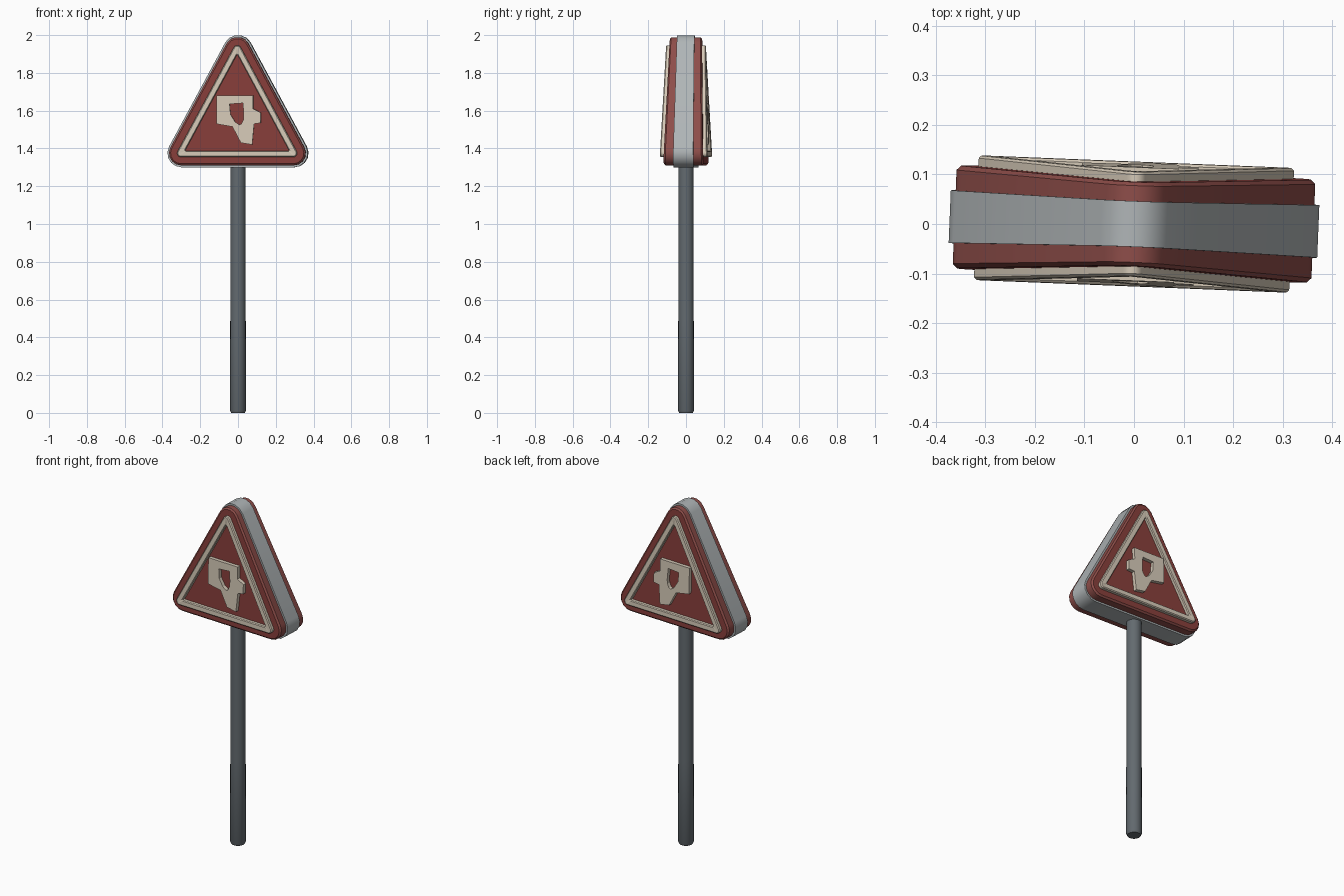
import bpy, bmesh, math
from mathutils import Matrix

if "Cube" in bpy.data.objects:
    bpy.data.objects.remove(bpy.data.objects["Cube"])


def material(name, rgb):
    m = bpy.data.materials.new(name)
    m.diffuse_color = (*rgb, 1)
    m.use_nodes = True
    m.node_tree.nodes["Principled BSDF"].inputs["Base Color"].default_value = m.diffuse_color
    return m


STEEL = material("pale steel", (0.43, 0.46, 0.47))
POLE = material("dark pole grey", (0.125, 0.145, 0.16))
RED = material("faded red", (0.27, 0.075, 0.067))
FACE = material("deep red", (0.24, 0.048, 0.042))
CREAM = material("cream", (0.66, 0.58, 0.47))
TURN = Matrix.Rotation(math.radians(-2.3), 4, 'Z')


def outline(inset, r, steps=5):
    """Rounded triangle in x, z; inset moves the corner centres inwards."""
    half = math.atan2(0.297, 0.55)
    top = 1.925 - inset / math.sin(half)
    low = 1.375 + inset
    x = (top - low) * math.tan(half)
    pts = []
    for cx, cz, a0, a1 in ((x, low, -math.pi / 2, half),
                           (0, top, half, math.pi - half),
                           (-x, low, math.pi - half, 1.5 * math.pi)):
        for i in range(steps + 1):
            a = a0 + (a1 - a0) * i / steps
            pts.append((cx + r * math.cos(a), cz + r * math.sin(a)))
    return pts


def depth(top, bottom):
    """Half thickness that grows from the apex to the base."""
    return lambda z: top + (bottom - top) * (2 - z) / 0.7


def loft(name, layers, mats, cap=True, cap_mat=0, smooth=True):
    """Join outlines at given depths; open stacks close on themselves."""
    bm = bmesh.new()
    rows = [[bm.verts.new((x, s * d(z), z)) for x, z in pts] for pts, s, d in layers]
    n = len(rows[0])
    pairs = list(zip(rows, rows[1:]))
    if not cap:
        pairs.append((rows[-1], rows[0]))
    for a, b in pairs:
        for i in range(n):
            j = (i + 1) % n
            bm.faces.new((a[i], a[j], b[j], b[i]))
    if cap:
        for row in (rows[0], rows[-1]):
            bm.faces.new(row).material_index = cap_mat
    bmesh.ops.recalc_face_normals(bm, faces=bm.faces)
    bm.transform(TURN)
    return finish(name, bm, mats, smooth)


def finish(name, bm, mats, smooth=True):
    me = bpy.data.meshes.new(name)
    bm.to_mesh(me)
    bm.free()
    for m in mats:
        me.materials.append(m)
    ob = bpy.data.objects.new(name, me)
    bpy.context.collection.objects.link(ob)
    if smooth:
        bpy.ops.object.select_all(action='DESELECT')
        ob.select_set(True)
        bpy.context.view_layer.objects.active = ob
        bpy.ops.object.shade_smooth_by_angle(angle=math.radians(35))
    return ob


# Steel band around the middle of the sign
band = depth(0.046, 0.054)
loft("sign_band", [(outline(0, 0.075), s, band) for s in (-1, 1)], [STEEL])

# Red plates, raised borders and symbols on front and back
rim, face = depth(0.077, 0.097), depth(0.084, 0.106)
low, high = depth(0.080, 0.102), depth(0.103, 0.128)
bevel = depth(0.098, 0.123)
symbol_out = [(-.11, 1.68), (.085, 1.68), (.085, 1.61), (.125, 1.59), (.125, 1.535),
              (.09, 1.53), (.08, 1.42), (.02, 1.43), (-.025, 1.515), (-.11, 1.53)]
symbol_in = [(-.04, 1.635), (.03, 1.64), (.033, 1.61), (.035, 1.59), (.035, 1.57),
             (.033, 1.55), (.022, 1.53), (.012, 1.525), (-.01, 1.54), (-.035, 1.58)]
for side, s in (("front", -1), ("back", 1)):
    loft(side + "_plate", [(outline(0, 0.065), s, depth(0.03, 0.04)),
                           (outline(0, 0.065), s, rim),
                           (outline(0, 0.056), s, face)], [RED, FACE], cap_mat=1)
    loft(side + "_border", [(outline(0, 0.021), s, low), (outline(0, 0.021), s, bevel),
                            (outline(0, 0.016), s, high), (outline(0.012, 0.004), s, high),
                            (outline(0.016, 0.004), s, bevel), (outline(0.016, 0.004), s, low)],
         [CREAM], cap=False)
    loft(side + "_symbol", [(symbol_out, s, low), (symbol_out, s, high),
                            (symbol_in, s, high), (symbol_in, s, low)],
         [CREAM], cap=False, smooth=False)

# Pole with a softened foot
bm = bmesh.new()
rings = []
for z, r in ((0, 0.036), (0.012, 0.042), (0.5, 0.041), (1.0, 0.041), (1.36, 0.041)):
    rings.append([bm.verts.new((r * math.cos(i * math.tau / 20), r * math.sin(i * math.tau / 20), z))
                  for i in range(20)])
for a, b in zip(rings, rings[1:]):
    for i in range(20):
        bm.faces.new((a[i], a[(i + 1) % 20], b[(i + 1) % 20], b[i]))
bm.faces.new(rings[0][::-1])
bm.faces.new(rings[-1])
finish("pole", bm, [POLE])
